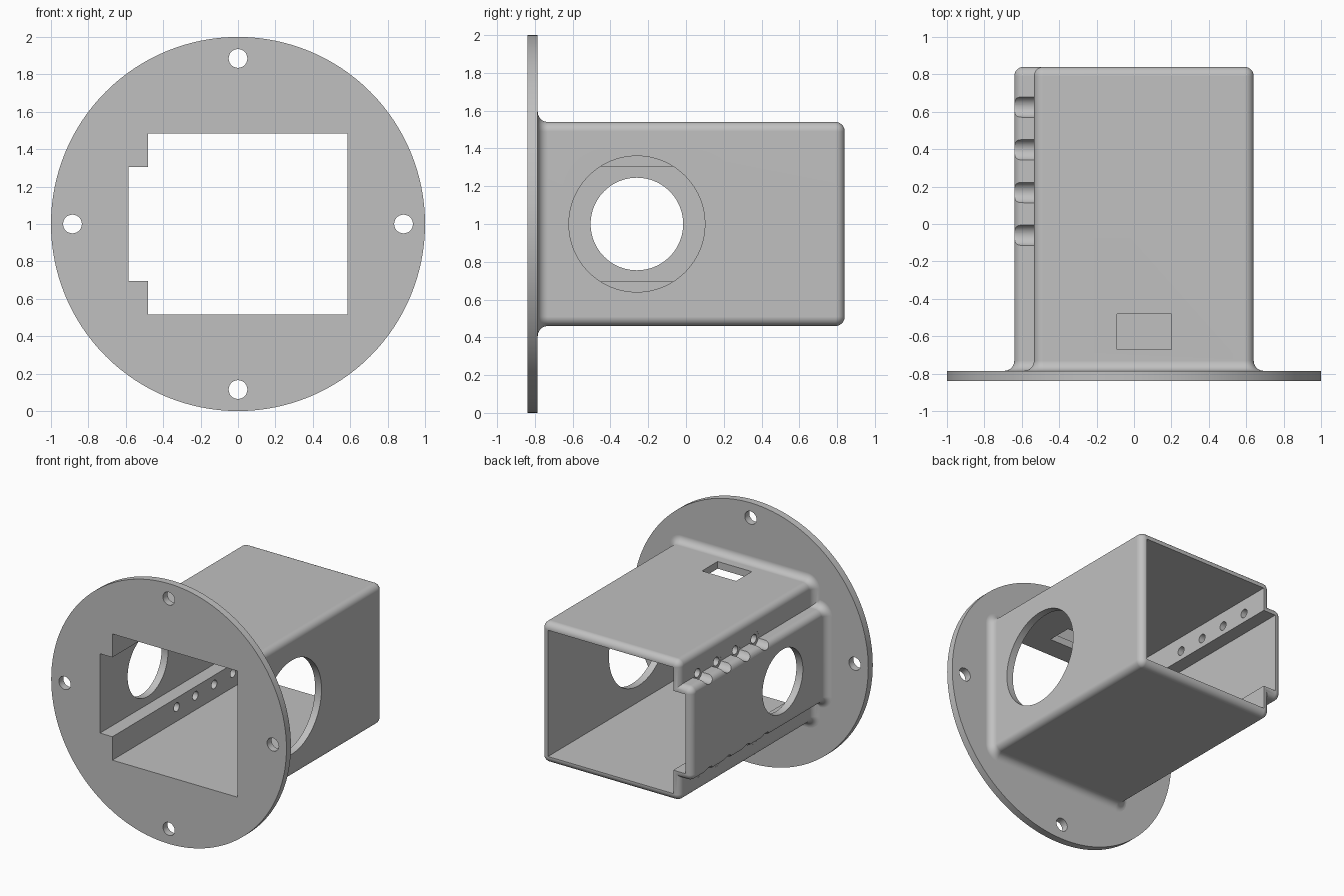
import bpy, bmesh
from math import cos, sin, pi, atan2
from mathutils import Matrix

if "Cube" in bpy.data.objects:
    bpy.data.objects.remove(bpy.data.objects["Cube"])

MID = 1.0                       # height of the central axis
FRONT, FLANGE_BACK, BACK = -0.84, -0.785, 0.84
WALL, ROUND, FLARE = 0.055, 0.05, 0.054
STEPS = 8

# Housing corners: x, z from the axis, outward signs, convex or not
CORNERS = [(0.64, -0.54, 1, -1, True), (0.64, 0.54, 1, 1, True),
           (-0.535, 0.54, -1, 1, True), (-0.535, 0.36, -1, 1, False),
           (-0.64, 0.36, -1, 1, True), (-0.64, -0.36, -1, -1, True),
           (-0.535, -0.36, -1, -1, False), (-0.535, -0.54, -1, -1, True)]


def outline(offset, rounded=True):
    """Stepped housing section, grown or shrunk by an offset."""
    pts = []
    for x, z, sx, sz, convex in CORNERS:
        if convex and rounded:
            r = ROUND + offset
            start = atan2(sz, sx) - pi / 4
            for i in range(STEPS + 1):
                a = start + i / STEPS * pi / 2
                pts.append((x - sx * ROUND + r * cos(a), z - sz * ROUND + r * sin(a)))
        else:
            pts.append((x + sx * offset, z + sz * offset))
    return pts


def finish(name, bm):
    bmesh.ops.recalc_face_normals(bm, faces=bm.faces)
    mesh = bpy.data.meshes.new(name)
    bm.to_mesh(mesh)
    bm.free()
    obj = bpy.data.objects.new(name, mesh)
    bpy.context.scene.collection.objects.link(obj)
    return obj


def loft(name, sections):
    """Skin a closed solid through (y, outline) sections."""
    bm = bmesh.new()
    rings = [[bm.verts.new((x, y, z + MID)) for x, z in pts] for y, pts in sections]
    for a, b in zip(rings, rings[1:]):
        for i in range(len(a)):
            j = (i + 1) % len(a)
            bm.faces.new((a[i], a[j], b[j], b[i]))
    bm.faces.new(rings[0])
    bm.faces.new(rings[-1])
    return finish(name, bm)


def cylinder(name, axis, radius, start, end, u, v, sides=48):
    """Cylinder along x or y; u, v are the other two coordinates."""
    mid = (start + end) / 2
    if axis == "X":
        matrix = Matrix.Translation((mid, u, v)) @ Matrix.Rotation(pi / 2, 4, "Y")
    else:
        matrix = Matrix.Translation((u, mid, v)) @ Matrix.Rotation(pi / 2, 4, "X")
    bm = bmesh.new()
    bmesh.ops.create_cone(bm, cap_ends=True, segments=sides, radius1=radius,
                          radius2=radius, depth=end - start, matrix=matrix)
    return finish(name, bm)


def box(name, x0, x1, y0, y1, z0, z1):
    bm = bmesh.new()
    bmesh.ops.create_cube(bm, size=1, matrix=Matrix.Translation(
        ((x0 + x1) / 2, (y0 + y1) / 2, (z0 + z1) / 2))
        @ Matrix.Diagonal((x1 - x0, y1 - y0, z1 - z0, 1)))
    return finish(name, bm)


# Housing: flared foot on the flange, straight sides, rounded rear rim
sections = [(FLANGE_BACK - 0.02, outline(FLARE))]
for i in range(STEPS + 1):
    a = i / STEPS * pi / 2
    sections.append((FLANGE_BACK + FLARE * (1 - cos(a)), outline(FLARE * (1 - sin(a)))))
for i in range(STEPS + 1):
    a = i / STEPS * pi / 2
    sections.append((BACK - ROUND * (1 - sin(a)), outline(-0.049 * (1 - cos(a)))))
housing = loft("flanged_housing", sections)

# Round mounting flange
flange = cylinder("flange", "Y", 1.0, FRONT, FLANGE_BACK, 0, MID, 128)

# Openings
inner = outline(-WALL, rounded=False)
cutters = [
    loft("inner_channel", [(-1.2, inner), (1.2, inner)]),
    cylinder("large_side_hole", "X", 0.36, 0.4, 0.9, -0.26, MID, 96),
    cylinder("small_side_hole", "X", 0.245, -0.9, -0.52, -0.26, MID, 96),
    box("top_slot", -0.09, 0.2, -0.67, -0.48, 1.4, 1.7),
]
for i in range(4):
    a = i * pi / 2
    cutters.append(cylinder("flange_hole", "Y", 0.05, -1, -0.7,
                            0.885 * cos(a), MID + 0.885 * sin(a), 32))
# Screw holes through the step walls, with wider grooves in the ledges
for side in (-1, 1):
    for i in range(4):
        y, z = -0.06 + 0.2283 * i, MID + side * 0.375
        cutters.append(cylinder("screw_groove", "X", 0.057, -0.8, -0.534, y, z, 32))
        cutters.append(cylinder("screw_hole", "X", 0.033, -0.6, -0.4, y, z, 32))

# Combine everything into one solid
for tool, operation in [(flange, "UNION")] + [(c, "DIFFERENCE") for c in cutters]:
    tool.hide_render = True
    mod = housing.modifiers.new(tool.name, "BOOLEAN")
    mod.operation, mod.solver, mod.object = operation, "EXACT", tool
bpy.context.view_layer.update()
solid = bpy.data.meshes.new_from_object(
    housing.evaluated_get(bpy.context.evaluated_depsgraph_get()))
housing.modifiers.clear()
housing.data = solid
for tool in [flange] + cutters:
    bpy.data.objects.remove(tool)

# Material
grey = bpy.data.materials.new("plain_grey")
grey.use_nodes = True
colour = (0.53, 0.53, 0.53, 1)
grey.diffuse_color = colour
grey.node_tree.nodes["Principled BSDF"].inputs["Base Color"].default_value = colour
solid.materials.clear()
solid.materials.append(grey)
for poly in solid.polygons:
    poly.material_index = 0

# Smooth fillets, crisp corners
bpy.ops.object.select_all(action="DESELECT")
housing.select_set(True)
bpy.context.view_layer.objects.active = housing
bpy.ops.object.shade_smooth_by_angle(angle=pi / 6)
weighted = housing.modifiers.new("flat_face_normals", "WEIGHTED_NORMAL")
weighted.keep_sharp = True
